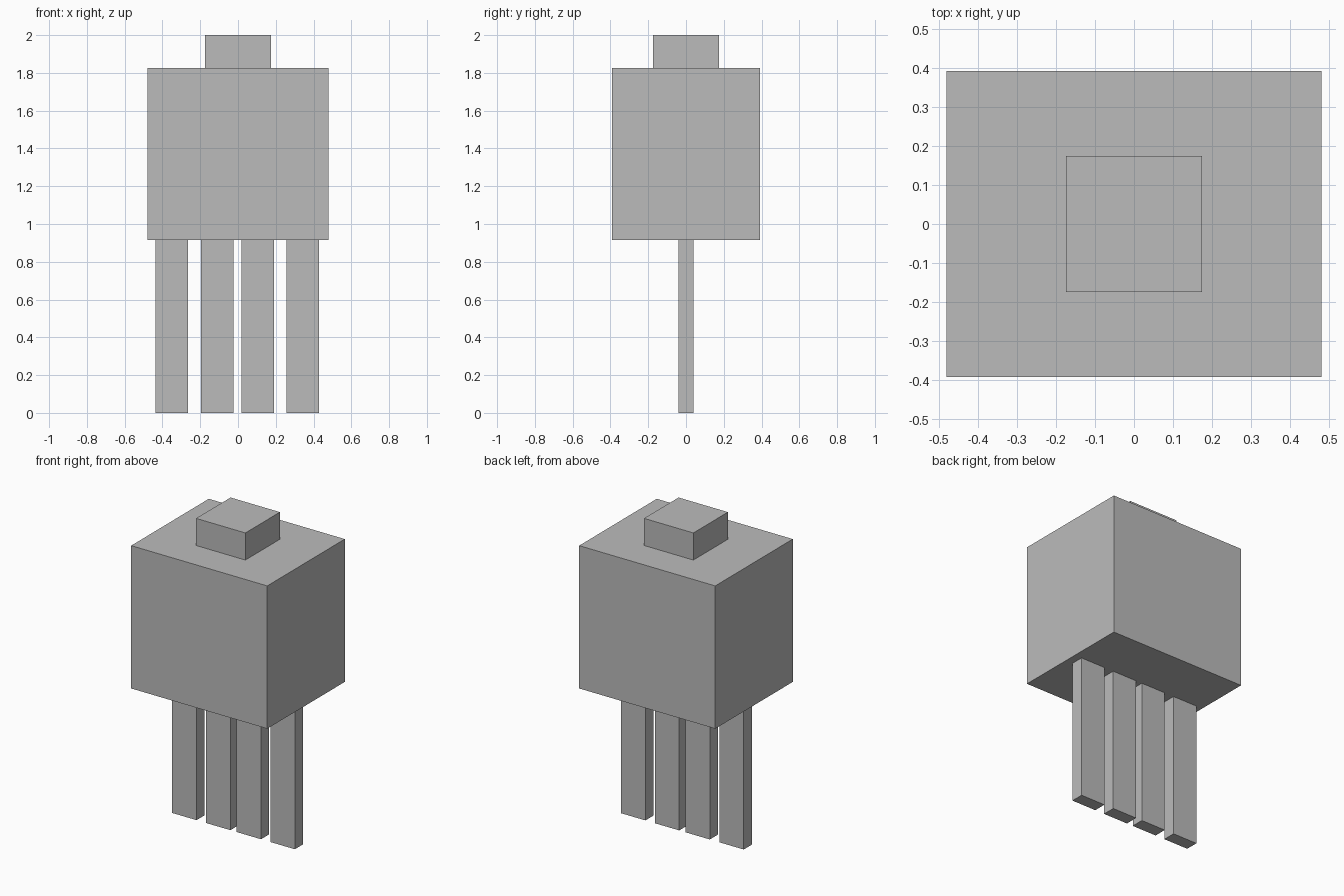
import bpy

if "Cube" in bpy.data.objects:
    bpy.data.objects.remove(bpy.data.objects["Cube"])

grey = bpy.data.materials.new("plain grey")
grey.diffuse_color = (0.5, 0.5, 0.5, 1)
grey.use_nodes = True
grey.node_tree.nodes["Principled BSDF"].inputs["Base Color"].default_value = grey.diffuse_color


def box(name, x0, x1, y0, y1, z0, z1):
    """Axis-aligned box between the given limits."""
    bpy.ops.mesh.primitive_cube_add(
        size=1, location=((x0 + x1) / 2, (y0 + y1) / 2, (z0 + z1) / 2))
    ob = bpy.context.object
    ob.name = name
    ob.scale = (x1 - x0, y1 - y0, z1 - z0)
    bpy.ops.object.transform_apply(location=False, rotation=False, scale=True)
    ob.data.materials.append(grey)
    return ob


BODY_BOTTOM, BODY_TOP = 0.916, 1.827

# Main block and the small square knob on top
box("body", -0.48, 0.48, -0.391, 0.391, BODY_BOTTOM, BODY_TOP)
box("top_knob", -0.174, 0.174, -0.174, 0.174, BODY_TOP, 2.0)

# Row of four flat legs
for i, x in enumerate((-0.35, -0.111, 0.105, 0.344)):
    box(f"leg_{i + 1}", x - 0.086, x + 0.086, -0.041, 0.041, 0, BODY_BOTTOM)
